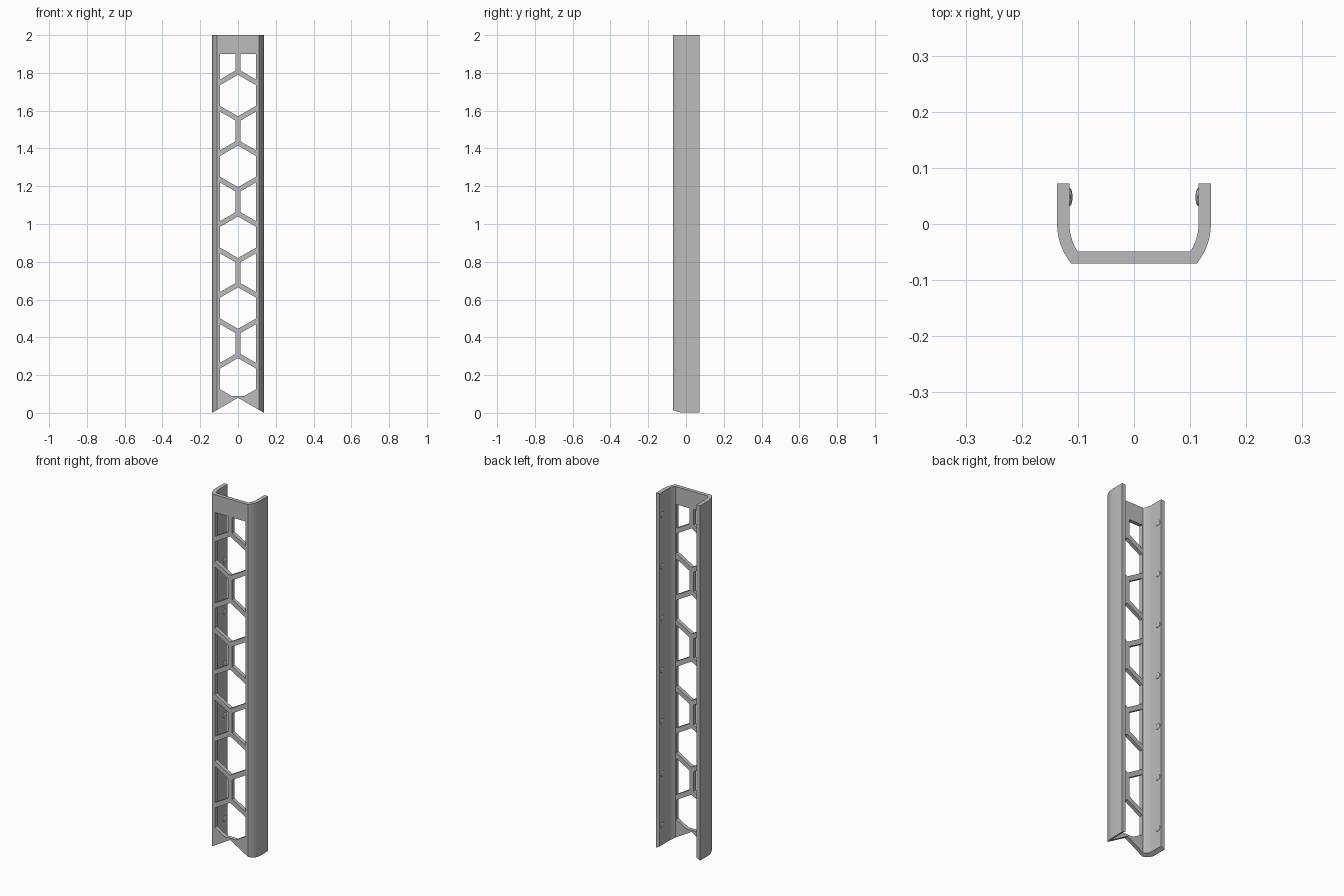
import bpy, bmesh, math
from mathutils import Vector

cube = bpy.data.objects.get("Cube")
if cube:
    bpy.data.objects.remove(cube, do_unlink=True)

grey = bpy.data.materials.new("plain grey")
grey.use_nodes = True
COLOUR = (0.5, 0.5, 0.5, 1)
grey.diffuse_color = COLOUR
grey.node_tree.nodes["Principled BSDF"].inputs["Base Color"].default_value = COLOUR


def prism(bm, points, to_3d, depth):
    """Extrude a closed 2D outline along the depth vector."""
    face = bm.faces.new([bm.verts.new(to_3d(a, b)) for a, b in points])
    out = bmesh.ops.extrude_face_region(bm, geom=[face])
    moved = [v for v in out["geom"] if isinstance(v, bmesh.types.BMVert)]
    bmesh.ops.translate(bm, verts=moved, vec=depth)


def finish(bm, name):
    bmesh.ops.recalc_face_normals(bm, faces=bm.faces)
    mesh = bpy.data.meshes.new(name)
    bm.to_mesh(mesh)
    bm.free()
    mesh.materials.append(grey)
    obj = bpy.data.objects.new(name, mesh)
    bpy.context.collection.objects.link(obj)
    return obj


def shade(obj):
    bpy.ops.object.select_all(action='DESELECT')
    obj.select_set(True)
    bpy.context.view_layer.objects.active = obj
    bpy.ops.object.shade_smooth_by_angle(angle=math.radians(25))


def clip(points, axis, limit, sign):
    """Keep the part of an outline where sign * coordinate <= sign * limit."""
    kept = []
    for p, q in zip(points, points[1:] + points[:1]):
        dp, dq = sign * (p[axis] - limit), sign * (q[axis] - limit)
        if dp <= 0:
            kept.append(p)
        if dp * dq < 0:
            kept.append(tuple(Vector(p).lerp(Vector(q), dp / (dp - dq))))
    return kept


# Channel section: flat front web, arced corners, straight side flanges
STEPS = 10
ARC_X = 0.026


def arc(radius, end_y):
    sweep = math.asin(end_y / radius)
    return [(ARC_X + radius * math.cos(sweep * i / STEPS),
             -radius * math.sin(sweep * i / STEPS)) for i in range(STEPS + 1)]


outer = [(0.137, 0.072)] + arc(0.111, 0.07)
inner = [(0.115, 0.072)] + arc(0.089, 0.049)
half = lambda pts: [(-x, y) for x, y in pts]
section = outer + half(outer)[::-1] + half(inner) + inner[::-1]
bm = bmesh.new()
prism(bm, section, lambda x, y: (x, y, 0), (0, 0, 2))
channel = finish(bm, "channel_guard")

# Cutter: honeycomb windows trimmed to the web, and the V notch at the foot
R, PITCH = 0.11, 0.125
bm = bmesh.new()
for row in range(10):
    z = 0.18 + row * PITCH * 1.5
    shift = PITCH * math.sqrt(3) / 2
    for x in ([0] if row % 2 == 0 else [-shift, shift]):
        hexagon = [(x + R * math.sin(k * math.pi / 3), z + R * math.cos(k * math.pi / 3))
                   for k in range(6)]
        for axis, limit, sign in ((0, 0.095, 1), (0, -0.095, -1), (1, 1.9, 1), (1, 0.09, -1)):
            hexagon = clip(hexagon, axis, limit, sign)
        prism(bm, hexagon, lambda a, b: (a, -0.1, b), (0, 0.08, 0))
slope = math.tan(math.radians(30))
wide = 0.16
notch = [(-wide, 0.08 - wide * slope), (wide, 0.08 - wide * slope), (0, 0.08)]
prism(bm, notch, lambda a, b: (a, -0.2, b), (0, 0.4, 0))
cutter = finish(bm, "window_cutter")
cutter.hide_render = True

mod = channel.modifiers.new("windows", 'BOOLEAN')
mod.operation, mod.solver, mod.object = 'DIFFERENCE', 'EXACT', cutter
bpy.context.view_layer.objects.active = channel
bpy.ops.object.modifier_apply(modifier=mod.name)
bpy.data.objects.remove(cutter, do_unlink=True)
shade(channel)

# Shallow domed bumps along the inside of both flanges
for side, name in ((1, "left_bumps"), (-1, "right_bumps")):
    bm = bmesh.new()
    for i in range(7):
        ball = bmesh.ops.create_uvsphere(bm, u_segments=20, v_segments=10, radius=1)
        for v in ball["verts"]:
            v.co = Vector((side * 0.115 + v.co.x * 0.0055, 0.048 + v.co.y * 0.016,
                           0.125 + i * 1.75 / 6 + v.co.z * 0.016))
    shade(finish(bm, name))
